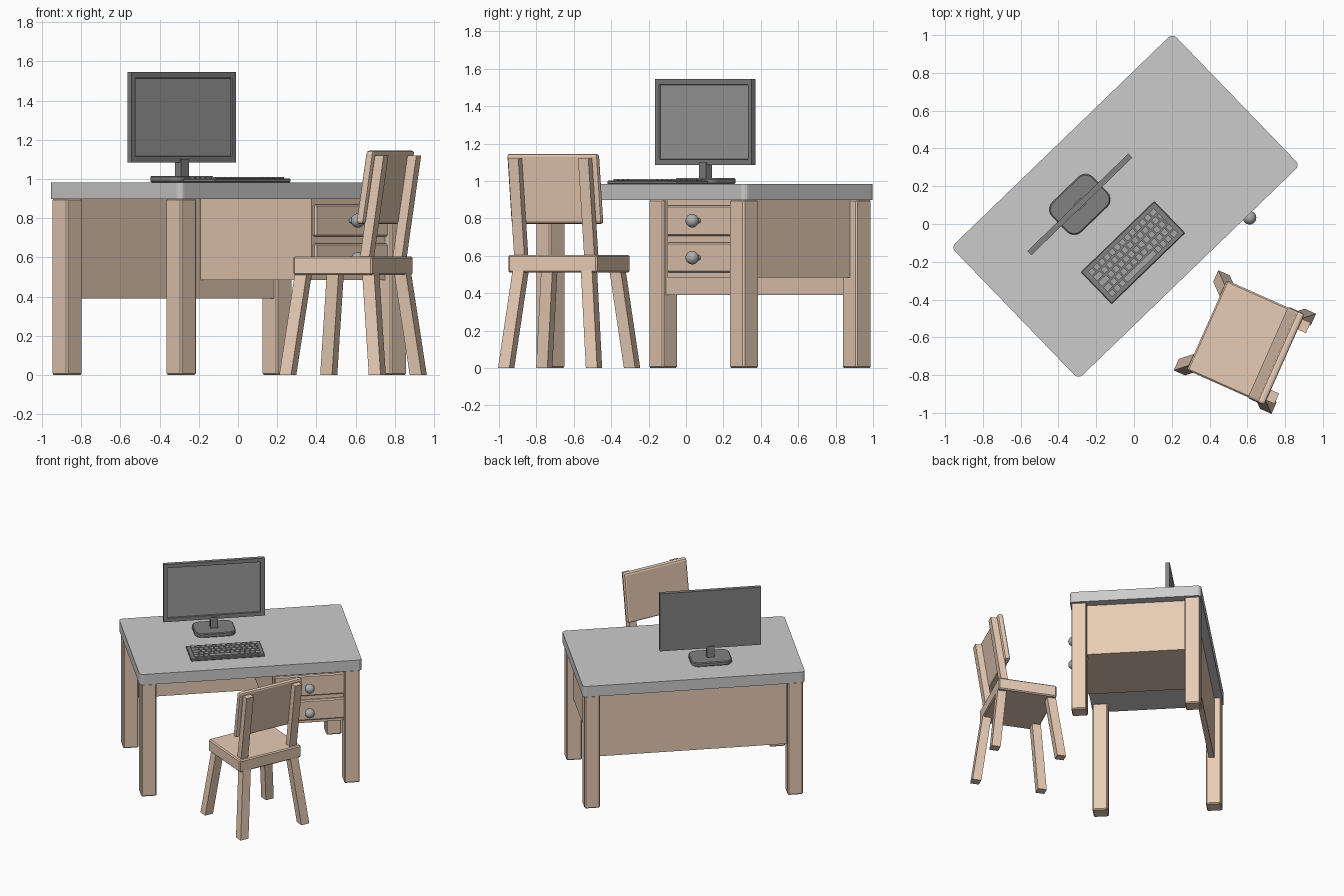
import bpy, bmesh
from math import radians
from mathutils import Matrix, Vector

if "Cube" in bpy.data.objects:
    bpy.data.objects.remove(bpy.data.objects["Cube"])


def material(name, r, g, b):
    m = bpy.data.materials.new(name)
    m.diffuse_color = (r, g, b, 1)
    m.use_nodes = True
    m.node_tree.nodes["Principled BSDF"].inputs["Base Color"].default_value = m.diffuse_color
    return m


WOOD = material("wood", 0.80, 0.60, 0.46)
GREY = material("grey_top", 0.62, 0.62, 0.62)
METAL = material("metal", 0.42, 0.42, 0.42)
DARK = material("dark_plastic", 0.22, 0.22, 0.22)
SCREEN = material("screen_grey", 0.34, 0.34, 0.34)
KEY = material("key_grey", 0.38, 0.38, 0.38)

# Local frames: the desk and the chair are each turned on the floor
DESK = Matrix.Translation((-0.045, 0.094, 0)) @ Matrix.Rotation(radians(44), 4, 'Z')
CHAIR = Matrix.Translation((0.587, -0.625, 0)) @ Matrix.Rotation(radians(-24), 4, 'Z')


def finish(name, bm, frame, mats, bevel=0.0, segments=1):
    bmesh.ops.recalc_face_normals(bm, faces=bm.faces)
    me = bpy.data.meshes.new(name)
    bm.to_mesh(me)
    bm.free()
    ob = bpy.data.objects.new(name, me)
    bpy.context.collection.objects.link(ob)
    ob.matrix_world = frame
    for m in mats:
        me.materials.append(m)
    if bevel:
        mod = ob.modifiers.new("bevel", 'BEVEL')
        mod.width, mod.segments = bevel, segments
    return ob


def add_bar(bm, bottom, top, sx, sy):
    """Box whose level end faces are centred on bottom and top (may slant)."""
    b, t = Vector(bottom), Vector(top)
    corners = [(-1, -1), (1, -1), (1, 1), (-1, 1)]
    rings = [[bm.verts.new(c + Vector((x * sx / 2, y * sy / 2, 0))) for x, y in corners]
             for c in (b, t)]
    bm.faces.new(rings[0][::-1])
    bm.faces.new(rings[1])
    for i in range(4):
        j = (i + 1) % 4
        bm.faces.new((rings[0][i], rings[0][j], rings[1][j], rings[1][i]))


def bar(name, bottom, top, sx, sy, frame, mat, bevel=0.0, segments=1):
    bm = bmesh.new()
    add_bar(bm, bottom, top, sx, sy)
    return finish(name, bm, frame, [mat], bevel, segments)


def box(name, x, y, z, frame, mat, bevel=0.0, segments=1):
    """Box from (min, max) ranges."""
    cx, cy = sum(x) / 2, sum(y) / 2
    return bar(name, (cx, cy, z[0]), (cx, cy, z[1]), x[1] - x[0], y[1] - y[0],
               frame, mat, bevel, segments)


def slab(name, x, y, z, radius, frame, mat, bevel=0.0):
    """Box with rounded vertical corners."""
    bm = bmesh.new()
    cx, cy = sum(x) / 2, sum(y) / 2
    add_bar(bm, (cx, cy, z[0]), (cx, cy, z[1]), x[1] - x[0], y[1] - y[0])
    upright = [e for e in bm.edges if abs(e.verts[0].co.z - e.verts[1].co.z) > 1e-4]
    bmesh.ops.bevel(bm, geom=upright, offset=radius, segments=5, profile=0.5, affect='EDGES')
    return finish(name, bm, frame, [mat], bevel)


# Desk: top, four legs, back panel
slab("desk_top", (-0.815, 0.815), (-0.485, 0.485), (0.898, 0.983), 0.03, DESK, GREY)
for sx, side in ((-1, "left"), (1, "right")):
    for sy, end in ((-1, "front"), (1, "back")):
        p = (sx * 0.745, sy * 0.419)
        bar(f"desk_leg_{end}_{side}", (*p, 0), (*p, 0.9), 0.113, 0.113, DESK, WOOD, 0.008)
box("back_panel", (-0.72, 0.72), (0.385, 0.425), (0.39, 0.9), DESK, WOOD)

# Drawer cabinet with two drawers and round knobs
box("drawer_cabinet", (0.168, 0.75), (-0.43, 0.385), (0.485, 0.9), DESK, WOOD)
for label, z0, z1 in (("lower", 0.51, 0.67), ("upper", 0.705, 0.87)):
    zc = (z0 + z1) / 2
    box(f"{label}_drawer", (0.18, 0.70), (-0.45, -0.42), (z0, z1), DESK, WOOD, 0.008)
    bm = bmesh.new()
    bmesh.ops.create_uvsphere(bm, u_segments=20, v_segments=12, radius=0.036)
    bmesh.ops.create_cone(bm, cap_ends=True, segments=12, radius1=0.014, radius2=0.014, depth=0.06,
                          matrix=Matrix.Translation((0, 0.04, 0)) @ Matrix.Rotation(radians(90), 4, 'X'))
    knob = finish(f"{label}_knob", bm, DESK @ Matrix.Translation((0.43, -0.5, zc)), [METAL])
    for f in knob.data.polygons:
        f.use_smooth = len(f.vertices) < 5

# Monitor: panel with recessed screen, neck, rounded foot
MX, MY = -0.167, 0.175
bm = bmesh.new()
add_bar(bm, (MX, MY, 1.085), (MX, MY, 1.545), 0.743, 0.03)
bm.normal_update()
front = min(bm.faces, key=lambda f: f.calc_center_median().y)
bmesh.ops.inset_region(bm, faces=[front], thickness=0.042, depth=0)
bmesh.ops.inset_region(bm, faces=[front], thickness=0.003, depth=-0.01)
front.material_index = 1
finish("monitor", bm, DESK, [DARK, SCREEN])
bar("monitor_neck", (MX, MY, 1.0), (MX, MY, 1.10), 0.055, 0.045, DESK, DARK)
slab("monitor_base", (MX - 0.15, MX + 0.15), (MY - 0.11, MY + 0.11), (0.983, 1.015),
     0.055, DESK, DARK, 0.006)

# Keyboard: tray and staggered rows of keys, wide bar in the front row
KX, KY = -0.142, -0.204
box("keyboard", (KX - 0.27, KX + 0.27), (KY - 0.117, KY + 0.117), (0.983, 1.002), DESK, DARK, 0.004)
bm = bmesh.new()
pitch, half = 0.0375, 0.246
for row in range(5):
    start = (0.0, 0.019, 0.028, 0.010, 0.0)[row]
    cuts = [-half] + [-half + start + pitch * i for i in range(1, 13)] + [half]
    if row == 4:
        cuts = cuts[:4] + cuts[9:]
    y = KY + (2 - row) * 0.039
    for a, b in zip(cuts, cuts[1:]):
        x = KX + (a + b) / 2
        add_bar(bm, (x, y, 1.0), (x, y, 1.01), b - a - 0.008, 0.031)
finish("keys", bm, DESK, [KEY])

# Chair: seat, splayed legs, leaning back (local +x is the back of the chair)
box("chair_seat", (-0.22, 0.22), (-0.26, 0.26), (0.51, 0.605), CHAIR, WOOD, 0.008)
for sx, end in ((-1, "front"), (1, "back")):
    for sy, side in ((-1, "left"), (1, "right")):
        bar(f"chair_leg_{end}_{side}", (sx * 0.25, sy * 0.257, 0), (sx * 0.188, sy * 0.2, 0.52),
            0.066, 0.066, CHAIR, WOOD)
for sy, side in ((-1, "left"), (1, "right")):
    bar(f"back_post_{side}", (0.168, sy * 0.205, 0.59), (0.25, sy * 0.205, 1.12),
        0.052, 0.06, CHAIR, WOOD)
bar("backrest", (0.152, 0, 0.77), (0.21, 0, 1.145), 0.042, 0.53, CHAIR, WOOD, 0.015, 2)
